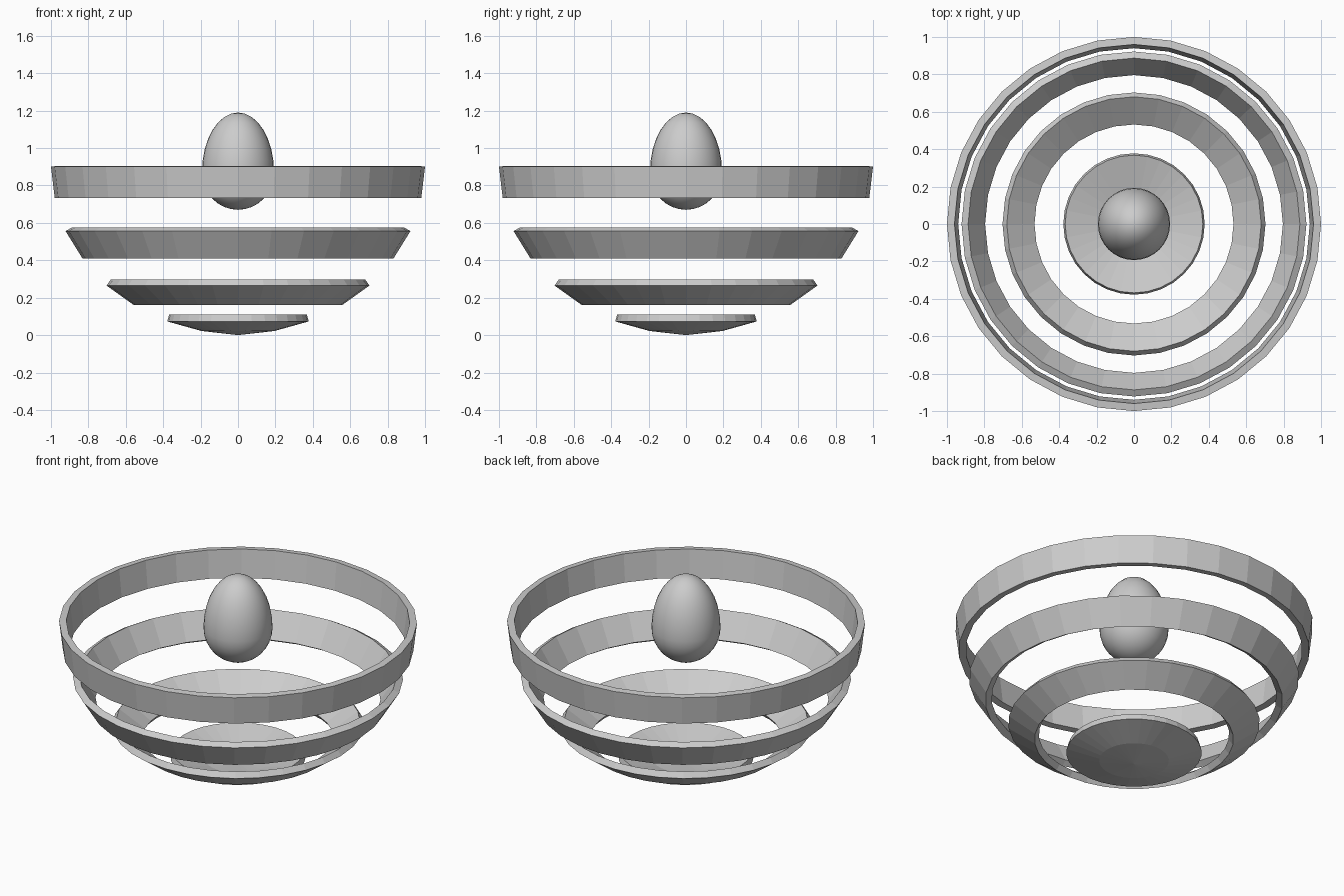
import bpy
import bmesh
from math import sin, cos, pi

SEGMENTS = 32

cube = bpy.data.objects.get("Cube")
if cube:
    bpy.data.objects.remove(cube, do_unlink=True)

grey = bpy.data.materials.new("light_grey")
grey.use_nodes = True
grey.diffuse_color = (0.604, 0.604, 0.604, 1)
grey.node_tree.nodes["Principled BSDF"].inputs["Base Color"].default_value = grey.diffuse_color


def lathe(name, profile, closed=False, smooth=False):
    """Spin a profile of (radius, height) points around the z axis."""
    bm = bmesh.new()
    rows = []
    for r, z in profile:
        if r < 1e-5:
            rows.append([bm.verts.new((0, 0, z))] * SEGMENTS)
        else:
            rows.append([bm.verts.new((r * cos(2 * pi * i / SEGMENTS),
                                       r * sin(2 * pi * i / SEGMENTS), z))
                         for i in range(SEGMENTS)])
    pairs = list(zip(rows, rows[1:]))
    if closed:
        pairs.append((rows[-1], rows[0]))
    for low, high in pairs:
        for i in range(SEGMENTS):
            j = (i + 1) % SEGMENTS
            corners = dict.fromkeys((low[i], low[j], high[j], high[i]))
            bm.faces.new(list(corners))
    bmesh.ops.recalc_face_normals(bm, faces=bm.faces)
    for face in bm.faces:
        face.smooth = smooth
    mesh = bpy.data.meshes.new(name)
    bm.to_mesh(mesh)
    bm.free()
    mesh.materials.append(grey)
    obj = bpy.data.objects.new(name, mesh)
    bpy.context.collection.objects.link(obj)
    return obj


# Floating bowl bands: bottom outer, top outer, top inner, bottom inner
lathe("upper_band", [(0.98, 0.733), (1.0, 0.901), (0.96, 0.905), (0.94, 0.737)], closed=True)
lathe("middle_band", [(0.831, 0.409), (0.922, 0.556), (0.887, 0.576), (0.796, 0.43)], closed=True)
lathe("lower_band", [(0.556, 0.16), (0.703, 0.265), (0.68, 0.297), (0.532, 0.192)], closed=True)

# Shallow dish at the bottom
lathe("base_dish", [(0, 0), (0.195, 0.022), (0.378, 0.073),
                    (0.368, 0.111), (0.187, 0.06), (0, 0.04)])

# Egg in the middle, taller above its widest ring than below
egg = []
for k in range(17):
    a = -pi / 2 + pi * k / 16
    height = 0.32 if a > 0 else 0.2
    egg.append((0.193 * cos(a), 0.87 + height * sin(a)))
lathe("egg", egg, smooth=True)
